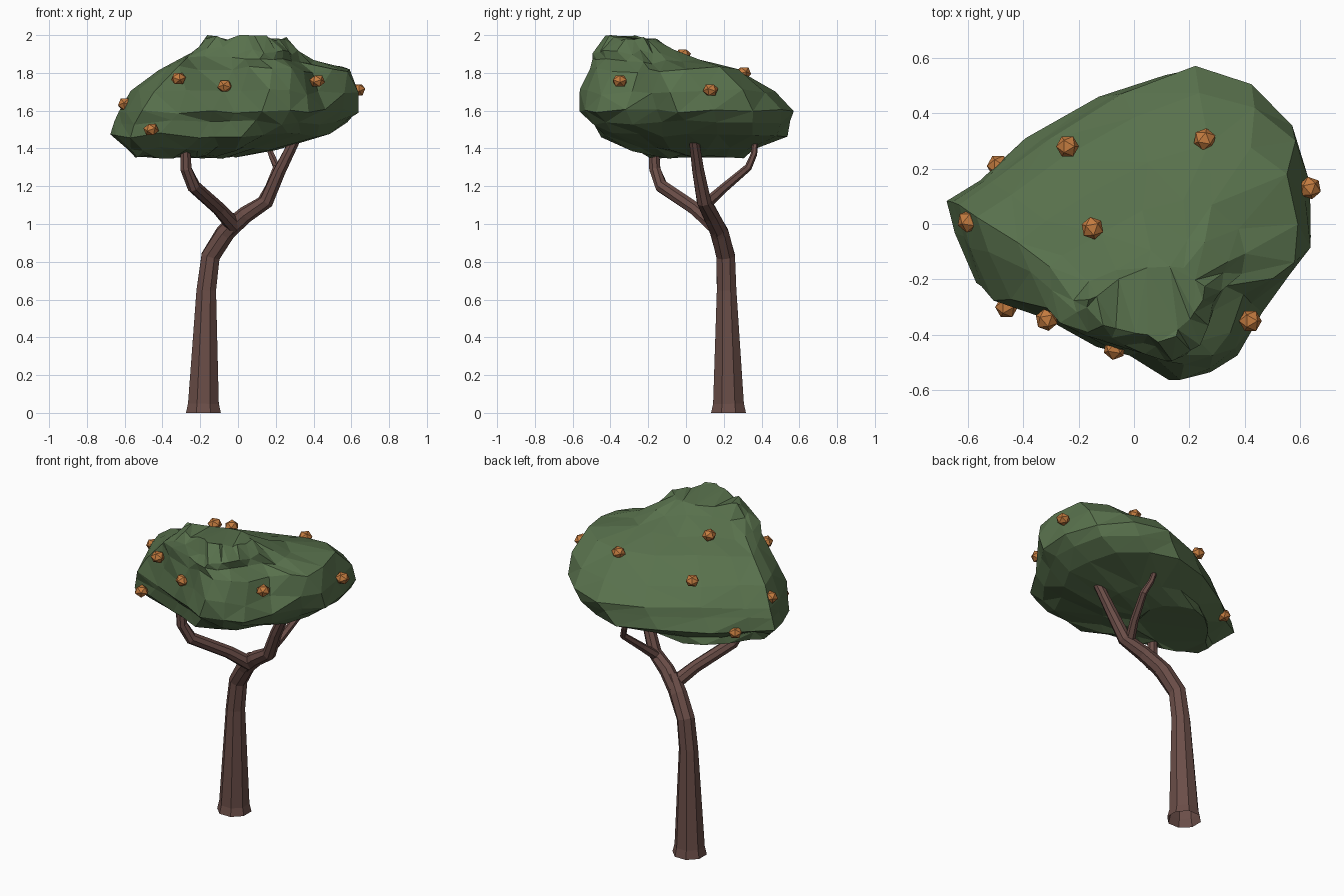
import bpy, bmesh, math, random
from mathutils import Vector, Matrix

if "Cube" in bpy.data.objects:
    bpy.data.objects.remove(bpy.data.objects["Cube"])

random.seed(4)


def material(name, rgb):
    m = bpy.data.materials.new(name)
    m.diffuse_color = (*rgb, 1)
    m.use_nodes = True
    m.node_tree.nodes["Principled BSDF"].inputs["Base Color"].default_value = m.diffuse_color
    return m


BARK = material("bark brown", (0.145, 0.075, 0.064))
LEAF = material("leaf green", (0.098, 0.165, 0.073))
FRUIT = material("fruit orange", (0.55, 0.2, 0.05))


def finish(bm, name, mat):
    bmesh.ops.recalc_face_normals(bm, faces=bm.faces)
    me = bpy.data.meshes.new(name)
    bm.to_mesh(me)
    bm.free()
    me.materials.append(mat)
    ob = bpy.data.objects.new(name, me)
    bpy.context.collection.objects.link(ob)
    return ob


def bridge(bm, a, b):
    n = len(a)
    for i in range(n):
        bm.faces.new((a[i], a[(i + 1) % n], b[(i + 1) % n], b[i]))


def tube(name, path, sides=8, open_start=False):
    """Tapered limb through (x, y, z, radius) points."""
    bm = bmesh.new()
    pts = [Vector(p[:3]) for p in path]
    rings = []
    for i, p in enumerate(pts):
        t = (pts[min(i + 1, len(pts) - 1)] - pts[max(i - 1, 0)]).normalized()
        u = (Vector((1, 0, 0)) - t * t.x).normalized()
        v = t.cross(u)
        rings.append([bm.verts.new(p + path[i][3] * (
            u * math.cos(math.tau * (k + .5) / sides) + v * math.sin(math.tau * (k + .5) / sides)))
            for k in range(sides)])
    for a, b in zip(rings, rings[1:]):
        bridge(bm, a, b)
    if not open_start:
        bm.faces.new(rings[0])
    bm.faces.new(rings[-1])
    return finish(bm, name, BARK)


# Trunk (open underneath) and branches
tube("trunk", [(-.183, .225, 0, .1), (-.183, .225, .05, .088), (-.168, .215, .65, .056),
               (-.145, .21, .83, .053), (-.07, .178, .95, .052), (0, .14, 1.03, .044)],
     open_start=True)
tube("left_branch", [(-.02, .15, .99, .042), (-.1, .05, 1.08, .037), (-.235, -.13, 1.2, .036),
                     (-.275, -.165, 1.29, .032), (-.28, -.17, 1.42, .028)])
tube("right_branch", [(-.05, .17, .97, .048), (.04, .13, 1.05, .045), (.15, .095, 1.12, .04),
                      (.22, .065, 1.28, .034), (.31, .04, 1.46, .028), (.33, .035, 1.52, .022)])
tube("back_branch", [(.12, .1, 1.1, .03), (.165, .2, 1.19, .024), (.205, .33, 1.3, .02),
                     (.175, .36, 1.37, .017), (.14, .37, 1.48, .014)], 6)

# Canopy: one plan outline fitted into the width and depth of each height slice
OUTLINE = [(-.67, .07), (-.64, -.07), (-.53, -.25), (-.36, -.34), (-.16, -.44), (-.05, -.47),
           (.11, -.57), (.25, -.55), (.36, -.49), (.45, -.34), (.55, -.17), (.62, -.04),
           (.615, .15), (.56, .36), (.4, .51), (.2, .57), (-.07, .48), (-.35, .31), (-.55, .16)]
SLICES = [  # z, x min, x max, y min, y max
    (1.355, -.54, -.02, -.18, .3), (1.40, -.58, .2, -.31, .36), (1.47, -.67, .48, -.46, .53),
    (1.54, -.65, .59, -.51, .55), (1.60, -.63, .635, -.575, .57), (1.70, -.56, .63, -.56, .47),
    (1.82, -.41, .59, -.53, .31), (1.87, -.31, .41, -.51, .1), (1.92, -.19, .36, -.49, -.06),
    (1.985, -.15, .26, -.42, -.15)]
LUMPS = [  # centre, radius, push
    ((.45, -.38, 1.83), .2, (-.07, .1, -.02)),      # cut-back front right
    ((-.48, -.25, 1.49), .15, (-.025, -.03, 0)),    # front left lobe
    ((-.5, .03, 1.36), .15, (0, -.1, 0)),           # low point under the lobe
    ((-.2, -.33, 1.88), .12, (-.05, -.03, .01)),    # front left shoulder
    ((.56, .27, 1.82), .15, (.01, .035, .03)),      # back right shoulder
    ((.15, .28, 1.82), .2, (0, -.02, -.03))]        # flatter back slope
bm = bmesh.new()
rings = []
for z, x0, x1, y0, y1 in SLICES:
    ring = []
    for px, py in OUTLINE:
        co = Vector((x0 + (px + .67) / 1.29 * (x1 - x0), y0 + (py + .57) / 1.14 * (y1 - y0), z))
        base = co.copy()
        for c, r, push in LUMPS:
            co += Vector(push) * math.exp(-((base - Vector(c)).length / r) ** 2)
        j = .015 if base.y < 0 else .008      # the front is rougher than the back
        co += Vector([random.uniform(-j, j) for _ in range(3)])
        co.z = min(2, co.z)
        ring.append(bm.verts.new(co))
    rings.append(ring)
for a, b in zip(rings, rings[1:]):
    bridge(bm, a, b)
bm.faces.new(rings[0])
bm.faces.new(rings[-1])
bmesh.ops.triangulate(bm, faces=bm.faces, quad_method='SHORT_EDGE')
finish(bm, "leaf_canopy", LEAF)

# Fruits: small squashed icosahedra with a flat face on top
for i, p in enumerate([(-.46, -.3, 1.5), (-.315, -.345, 1.77), (-.07, -.45, 1.73),
                       (.42, -.35, 1.757), (.635, .13, 1.71), (.255, .305, 1.8),
                       (-.24, .28, 1.745), (-.15, -.015, 1.895), (-.597, .01, 1.635),
                       (-.49, .21, 1.46)]):
    bm = bmesh.new()
    bmesh.ops.create_icosphere(bm, subdivisions=1, radius=.042)
    bm.normal_update()
    top = max(bm.faces, key=lambda f: f.normal.z)
    turn = top.normal.rotation_difference(Vector((0, 0, 1))).to_matrix().to_4x4()
    bmesh.ops.transform(bm, matrix=Matrix.Diagonal((1, 1, .88, 1)) @ turn, verts=bm.verts)
    ob = finish(bm, f"fruit_{i + 1}", FRUIT)
    ob.location = p
    ob.rotation_euler.z = i * .7
